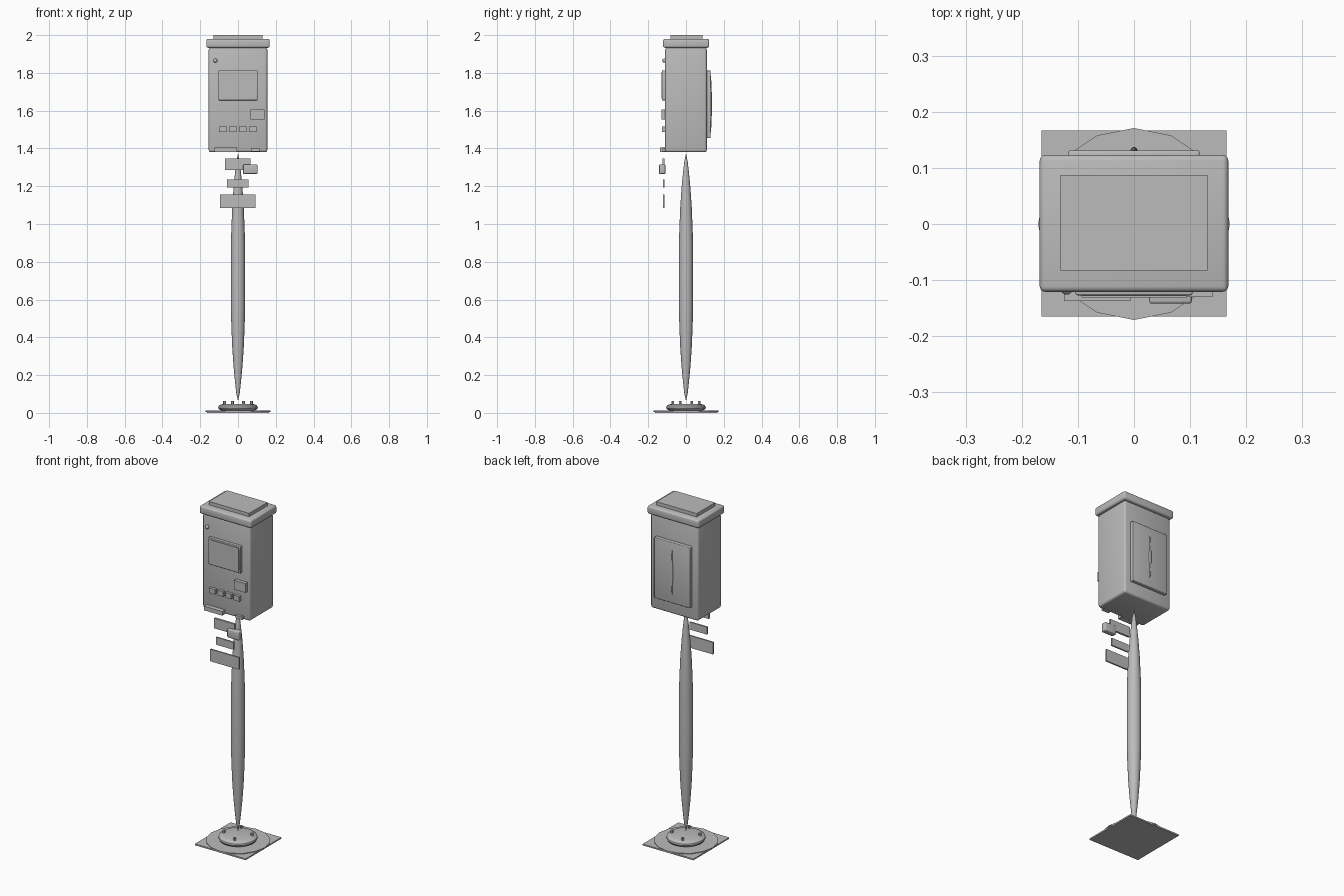
import bpy, bmesh, math

if "Cube" in bpy.data.objects:
    bpy.data.objects.remove(bpy.data.objects["Cube"], do_unlink=True)

grey = bpy.data.materials.new("plain grey")
grey.use_nodes = True
colour = (0.5, 0.5, 0.5, 1)
grey.diffuse_color = colour
grey.node_tree.nodes["Principled BSDF"].inputs["Base Color"].default_value = colour


def finish(name, bm, smooth=False):
    bmesh.ops.recalc_face_normals(bm, faces=bm.faces)
    mesh = bpy.data.meshes.new(name)
    bm.to_mesh(mesh)
    bm.free()
    mesh.materials.append(grey)
    ob = bpy.data.objects.new(name, mesh)
    bpy.context.collection.objects.link(ob)
    if smooth:
        bpy.ops.object.select_all(action="DESELECT")
        ob.select_set(True)
        bpy.context.view_layer.objects.active = ob
        bpy.ops.object.shade_smooth_by_angle(angle=math.radians(40))
    return ob


def box(name, x, y, z, bevel=0.0):
    """Box from (low, high) ranges, with optional rounded edges."""
    bm = bmesh.new()
    bmesh.ops.create_cube(bm, size=1)
    for v in bm.verts:
        v.co = [lo + (c + 0.5) * (hi - lo) for c, (lo, hi) in zip(v.co, (x, y, z))]
    if bevel:
        bmesh.ops.bevel(bm, geom=bm.edges[:], offset=bevel, segments=3,
                        profile=0.5, affect="EDGES")
    return finish(name, bm, bool(bevel))


def lathe(name, profile, sides, at=(0, 0), smooth=True):
    """Solid of revolution about a vertical axis from (radius, height) points."""
    bm = bmesh.new()
    rings = [[bm.verts.new((at[0] + r * math.cos(i * math.tau / sides),
                            at[1] + r * math.sin(i * math.tau / sides), z))
              for i in range(sides)] for r, z in profile]
    for a, b in zip(rings, rings[1:]):
        for i in range(sides):
            j = (i + 1) % sides
            bm.faces.new((a[i], a[j], b[j], b[i]))
    bm.faces.new(rings[0])
    bm.faces.new(rings[-1])
    return finish(name, bm, smooth)


def spindle(name, radius, low, high, taper, y=0.0):
    """Rod that swells from a point at each end."""
    end = [(r * radius, t * taper) for r, t in
           ((0.02, 0), (0.24, 0.08), (0.42, 0.2), (0.62, 0.36), (0.8, 0.56),
            (0.93, 0.8), (1, 1))]
    profile = [(r, low + t) for r, t in end] + [(r, high - t) for r, t in reversed(end)]
    return lathe(name, profile, 24, (0, y))


# Ground plate, disc, flange and bolts
box("base_plate", (-0.165, 0.165), (-0.165, 0.167), (0, 0.008))
lathe("base_disc", [(0.171, 0.006), (0.171, 0.012)], 16, smooth=False)
lathe("base_flange", [(0.085, 0.012), (0.1, 0.018), (0.105, 0.027), (0.103, 0.036),
                      (0.092, 0.044), (0.075, 0.048)], 32)
for i in range(4):
    a = math.radians(22.5 + 90 * i)
    lathe(f"flange_bolt_{i + 1}", [(0.008, 0.045), (0.008, 0.062)], 6,
          (0.077 * math.cos(a), 0.077 * math.sin(a)), False)

# Pole
spindle("pole", 0.038, 0.065, 1.37, 0.5)

# Housing and lid
box("housing", (-0.155, 0.155), (-0.11, 0.11), (1.38, 1.935), 0.012)
box("lid", (-0.168, 0.168), (-0.121, 0.123), (1.933, 1.98), 0.01)
box("lid_plate", (-0.131, 0.131), (-0.083, 0.087), (1.978, 2.0))

# Display
box("display_frame", (-0.104, 0.104), (-0.127, -0.105), (1.655, 1.813), 0.003)
box("display_screen", (-0.094, 0.094), (-0.131, -0.12), (1.664, 1.804))

# Front controls
box("card_reader", (0.065, 0.14), (-0.13, -0.105), (1.553, 1.607))
for i in range(4):
    x = -0.081 + 0.053 * i
    box(f"button_{i + 1}", (x - 0.019, x + 0.019), (-0.127, -0.105), (1.488, 1.517))
bm = bmesh.new()
bmesh.ops.create_uvsphere(bm, u_segments=16, v_segments=10, radius=0.011)
bmesh.ops.translate(bm, vec=(-0.12, -0.115, 1.865), verts=bm.verts)
finish("indicator_light", bm, True)
box("ticket_tray", (-0.125, -0.006), (-0.137, -0.105), (1.382, 1.406))
box("coin_return", (0.07, 0.115), (-0.125, -0.105), (1.384, 1.402))

# Plates hanging in front of the pole
box("upper_plate", (-0.068, 0.065), (-0.125, -0.113), (1.287, 1.346))
box("coin_box", (0.027, 0.103), (-0.142, -0.109), (1.265, 1.315), 0.005)
box("middle_plate", (-0.058, 0.056), (-0.122, -0.113), (1.192, 1.236))
box("lower_plate", (-0.095, 0.092), (-0.123, -0.114), (1.085, 1.156))

# Rear door and handle
box("rear_door", (-0.117, 0.117), (0.105, 0.131), (1.455, 1.812), 0.004)
spindle("door_handle", 0.006, 1.485, 1.785, 0.12, 0.131)
